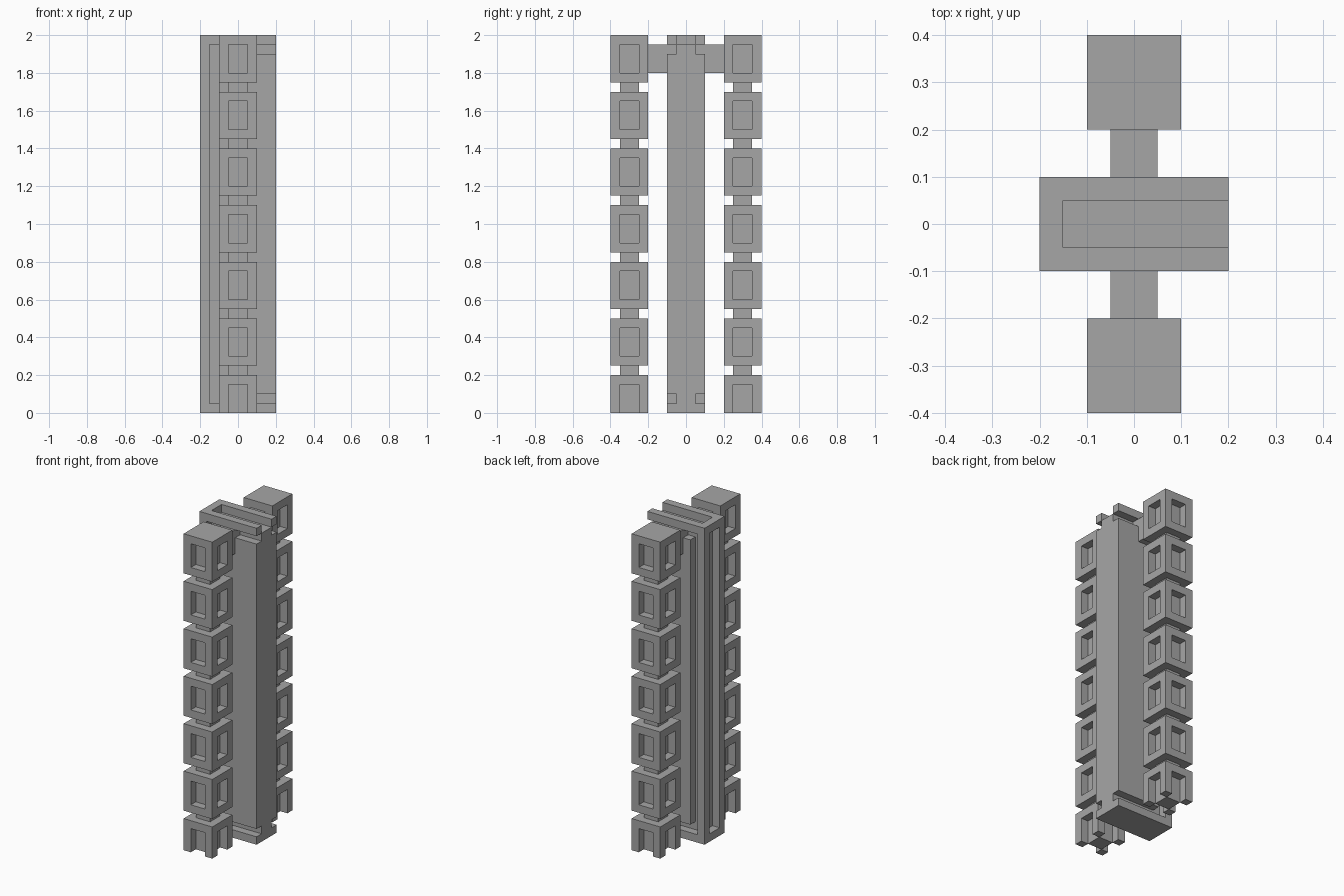
import bpy, bmesh

cube = bpy.data.objects.get("Cube")
if cube:
    bpy.data.objects.remove(cube, do_unlink=True)

# Single flat grey
grey = bpy.data.materials.new("stone_grey")
grey.use_nodes = True
colour = (0.38, 0.38, 0.38, 1.0)
grey.diffuse_color = colour
grey.node_tree.nodes["Principled BSDF"].inputs["Base Color"].default_value = colour


def prism(name, profile, y0, y1):
    """Extrude an x-z outline from y0 to y1."""
    bm = bmesh.new()
    face = bm.faces.new([bm.verts.new((x, y0, z)) for x, z in profile])
    ext = bmesh.ops.extrude_face_region(bm, geom=[face])["geom"]
    for v in ext:
        if isinstance(v, bmesh.types.BMVert):
            v.co.y = y1
    bmesh.ops.recalc_face_normals(bm, faces=bm.faces)
    mesh = bpy.data.meshes.new(name)
    bm.to_mesh(mesh)
    bm.free()
    mesh.materials.append(grey)
    ob = bpy.data.objects.new(name, mesh)
    bpy.context.collection.objects.link(ob)
    return ob


def box(name, x0, x1, y0, y1, z0, z1):
    return prism(name, [(x0, z0), (x1, z0), (x1, z1), (x0, z1)], y0, y1)


def carve(ob, cutters):
    """Subtract each cutter, then discard it."""
    for cutter in cutters:
        cutter.hide_render = True
        mod = ob.modifiers.new("carve", 'BOOLEAN')
        mod.operation, mod.solver, mod.object = 'DIFFERENCE', 'EXACT', cutter
        bpy.context.view_layer.objects.active = ob
        bpy.ops.object.modifier_apply(modifier=mod.name)
        bpy.data.objects.remove(cutter, do_unlink=True)
    return ob


def pod(name, height, sill):
    """Block with a recessed window in each of its four sides."""
    ob = box(name, -0.1, 0.1, -0.1, 0.1, 0, height)
    top = height - 0.05
    return carve(ob, [
        box("cutter", -0.05, 0.05, -0.2, -0.05, sill, top),
        box("cutter", -0.05, 0.05, 0.05, 0.2, sill, top),
        box("cutter", -0.2, -0.05, -0.05, 0.05, sill, top),
        box("cutter", 0.05, 0.2, -0.05, 0.05, sill, top)])


# Central slab: top slot, side window and a C-shaped channel on front and back
channel = [(0.3, 0.05), (-0.15, 0.05), (-0.15, 1.95), (0.3, 1.95),
           (0.3, 1.9), (-0.1, 1.9), (-0.1, 0.1), (0.3, 0.1)]
carve(box("central_slab", -0.2, 0.2, -0.1, 0.1, 0, 2), [
    box("cutter", -0.15, 0.3, -0.05, 0.05, 1.95, 2.1),
    box("cutter", -0.3, -0.15, -0.05, 0.05, 0.05, 1.95),
    prism("cutter", channel, -0.2, -0.05),
    prism("cutter", channel, 0.05, 0.2)])

# Pod shapes: full pod, and the foot whose windows are open at the bottom
full = pod("front_pod", 0.25, 0.05)
foot = pod("front_foot", 0.2, -0.1)

# Two hanging columns of pods with necks, tied to the slab by an arm
for side, s in (("front", -1), ("back", 1)):
    y = 0.3 * s
    base = foot if s < 0 else foot.copy()
    base.name = side + "_foot"
    base.location.y = y
    if s > 0:
        bpy.context.collection.objects.link(base)
    for i in range(6):
        z = 0.25 + 0.3 * i
        p = full.copy()
        p.name = f"{side}_pod_{i + 1}"
        p.location = (0, y, z)
        bpy.context.collection.objects.link(p)
        box(f"{side}_neck_{i + 1}", -0.05, 0.05, y - 0.05, y + 0.05, z - 0.05, z)
    ya, yb = sorted((0.05 * s, 0.25 * s))
    box(side + "_arm", -0.05, 0.05, ya, yb, 1.8, 1.95)

bpy.data.objects.remove(full, do_unlink=True)
